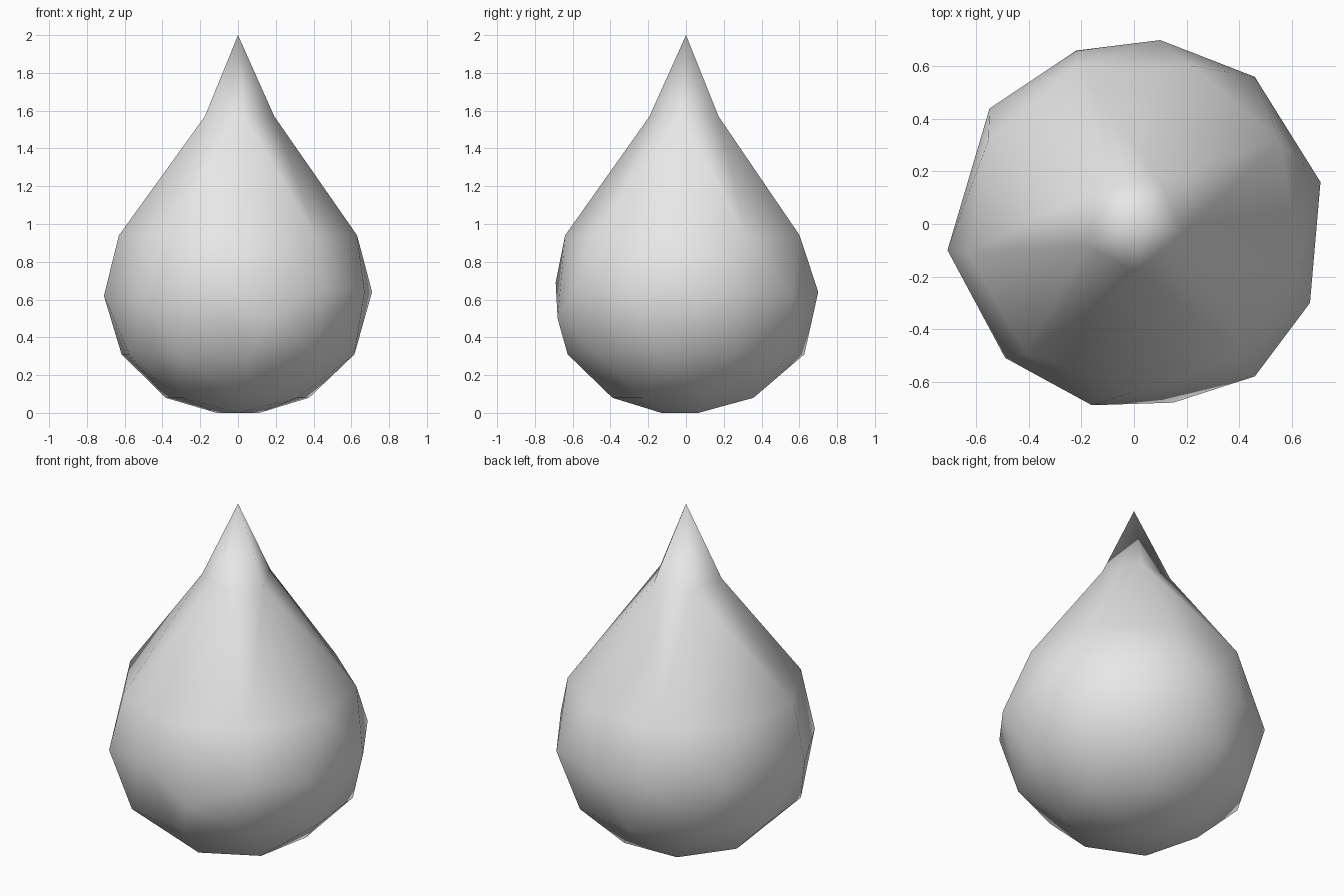
import bpy
import bmesh
from math import cos, sin, radians

cube = bpy.data.objects.get("Cube")
if cube:
    bpy.data.objects.remove(cube, do_unlink=True)

# One grey for the whole drop
grey = bpy.data.materials.new("plain_grey")
grey.use_nodes = True
grey.diffuse_color = (0.8, 0.8, 0.8, 1)
grey.node_tree.nodes["Principled BSDF"].inputs["Base Color"].default_value = (0.8, 0.8, 0.8, 1)

bm = bmesh.new()


def ring(count, radius, z, start):
    """Evenly spaced points on a level circle."""
    for i in range(count):
        a = radians(start + 360 * i / count)
        bm.verts.new((radius * cos(a), radius * sin(a), z))


# Rounded belly: foot, lower rings, then the uneven widest outline
ring(3, 0.13, 0.0, 30)
ring(7, 0.39, 0.08, 15)
ring(10, 0.63, 0.31, -12)
widest = [(0.10, 0.70, 0.64), (0.46, 0.56, 0.62), (0.71, 0.16, 0.64),
          (0.67, -0.30, 0.64), (0.46, -0.58, 0.66), (0.15, -0.68, 0.50),
          (-0.16, -0.69, 0.69), (-0.49, -0.51, 0.60), (-0.71, -0.10, 0.62),
          (-0.55, 0.44, 0.65), (-0.22, 0.66, 0.62)]
for point in widest:
    bm.verts.new(point)

# Shoulder and narrow neck
ring(9, 0.64, 0.94, -10)
ring(5, 0.195, 1.57, -10)
bmesh.ops.convex_hull(bm, input=bm.verts[:])

# Open the neck and draw it up to a point
cap = [f for f in bm.faces if all(v.co.z > 1.5 for v in f.verts)]
bmesh.ops.delete(bm, geom=cap, context='FACES')
tip = bm.verts.new((0.0, 0.0, 2.0))
for edge in [e for e in bm.edges if e.is_boundary]:
    bm.faces.new((edge.verts[0], edge.verts[1], tip))
bmesh.ops.recalc_face_normals(bm, faces=bm.faces[:])
for face in bm.faces:
    face.smooth = True

mesh = bpy.data.meshes.new("droplet")
bm.to_mesh(mesh)
bm.free()
mesh.materials.append(grey)
droplet = bpy.data.objects.new("droplet", mesh)
bpy.context.collection.objects.link(droplet)
